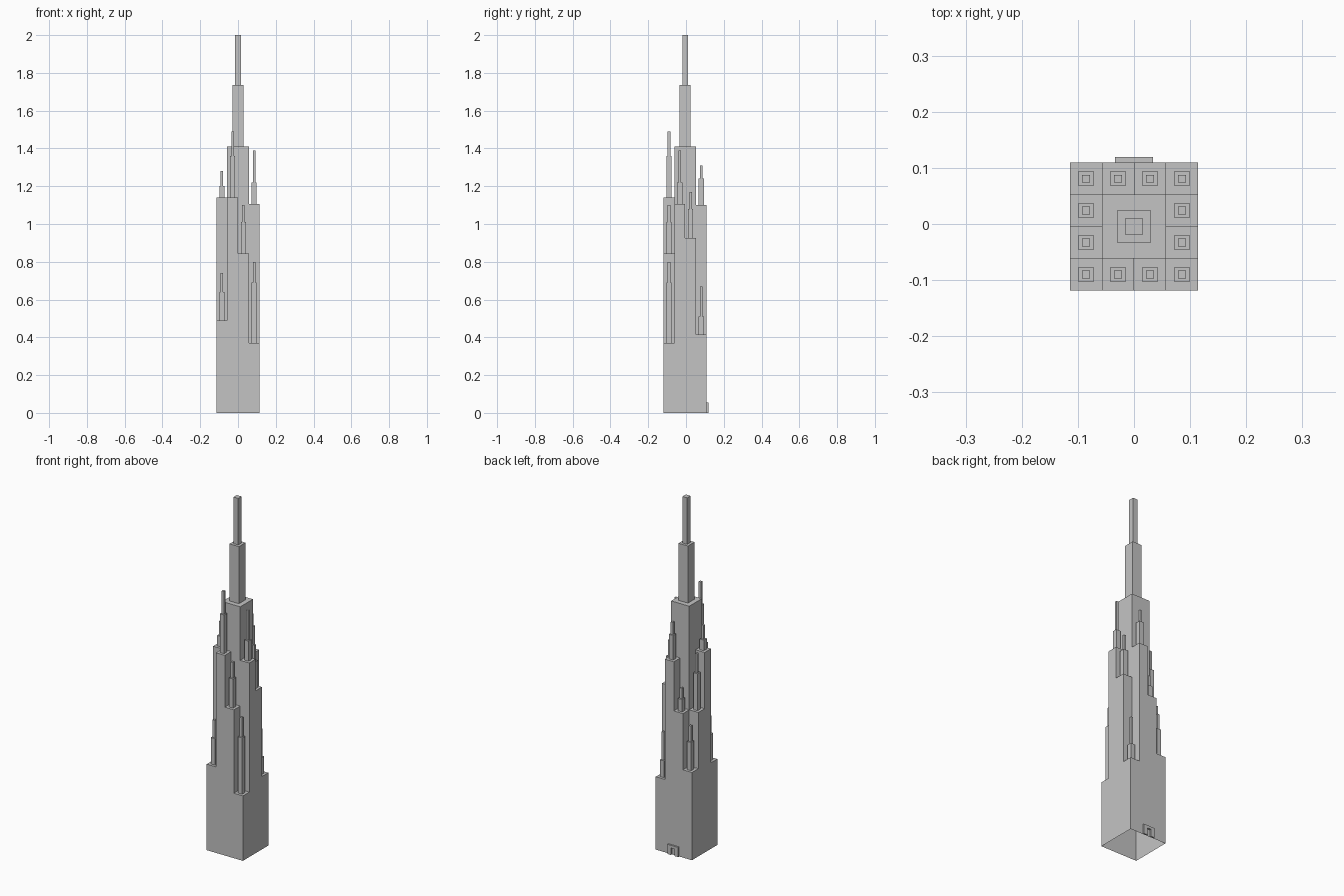
import bpy, bmesh

default = bpy.data.objects.get("Cube")
if default:
    bpy.data.objects.remove(default, do_unlink=True)

stone = bpy.data.materials.new("light_grey_stone")
stone.use_nodes = True
GREY = (0.55, 0.55, 0.55, 1)
stone.diffuse_color = GREY
stone.node_tree.nodes["Principled BSDF"].inputs["Base Color"].default_value = GREY

CELL = 0.057            # width of one square of the plan
CY = -0.0045            # plan centre in y, leaving room for the doorway
CORE = 1.41


def finish(name, bm):
    mesh = bpy.data.meshes.new(name)
    bm.to_mesh(mesh)
    bm.free()
    mesh.materials.append(stone)
    obj = bpy.data.objects.new(name, mesh)
    bpy.context.collection.objects.link(obj)
    return obj


def add_box(bm, x0, x1, y0, y1, z0, z1, bottom=False):
    """Box, open underneath unless a bottom is wanted."""
    ring = [(x0, y0), (x1, y0), (x1, y1), (x0, y1)]
    low = [bm.verts.new((x, y, z0)) for x, y in ring]
    high = [bm.verts.new((x, y, z1)) for x, y in ring]
    bm.faces.new(high)
    if bottom:
        bm.faces.new(low[::-1])
    for i in range(4):
        j = (i + 1) % 4
        bm.faces.new((low[i], low[j], high[j], high[i]))


def add_post(bm, x, y, width, z0, z1):
    h = width / 2
    add_box(bm, x - h, x + h, y - h, y + h, z0, z1)


def centre(i, j):
    return (i - 1.5) * CELL, CY + (j - 1.5) * CELL


# Outer cells, (column, row) from front right: shoulder, pinnacle, needle tops
turrets = {
    (0, 0): (0.49, 0.64, 0.74), (1, 0): (1.14, 1.36, 1.49),
    (2, 0): (0.845, 1.01, 1.10), (3, 0): (0.37, 0.69, 0.80),
    (0, 1): (1.14, 1.20, 1.28), (3, 1): (1.105, 1.22, 1.39),
    (0, 2): (0.82, 1.03, 1.14), (3, 2): (0.925, 1.08, 1.17),
    (0, 3): (0.50, 0.66, 0.75), (1, 3): (0.82, 0.89, 0.95),
    (2, 3): (1.10, 1.24, 1.31), (3, 3): (0.415, 0.51, 0.67),
}


def height(i, j):
    if not (0 <= i < 4 and 0 <= j < 4):
        return 0
    return turrets[i, j][0] if (i, j) in turrets else CORE


# Stepped tower body: one hollow skin of roofs and the walls between them
bm = bmesh.new()
for i in range(4):
    for j in range(4):
        x, y = centre(i, j)
        h, top = CELL / 2, height(i, j)
        ring = [(x - h, y - h), (x + h, y - h), (x + h, y + h), (x - h, y + h)]
        bm.faces.new([bm.verts.new((a, b, top)) for a, b in ring])
        for k, (di, dj) in enumerate([(0, -1), (1, 0), (0, 1), (-1, 0)]):
            low = height(i + di, j + dj)
            if low < top:
                a, b = ring[k], ring[(k + 1) % 4]
                wall = [(*a, low), (*b, low), (*b, top), (*a, top)]
                bm.faces.new([bm.verts.new(p) for p in wall])
bmesh.ops.remove_doubles(bm, verts=bm.verts, dist=0.0001)
finish("tower_body", bm)

# Two-stage pinnacle on every outer cell
bm = bmesh.new()
for (i, j), (shoulder, mid, tip) in turrets.items():
    x, y = centre(i, j)
    add_post(bm, x, y, 0.027, shoulder, mid)
    add_post(bm, x, y, 0.0135, mid, tip)
finish("pinnacles", bm)

# Central spire
bm = bmesh.new()
add_post(bm, 0, CY, 0.059, CORE, 1.735)
add_post(bm, 0, CY, 0.03, 1.735, 2.0)
finish("spire", bm)

# Doorway surround at the back: two jambs and a lintel
bm = bmesh.new()
wall = CY + 2 * CELL
for side in (-1, 1):
    x0, x1 = sorted((side * 0.012, side * 0.034))
    add_box(bm, x0, x1, wall, wall + 0.0095, 0, 0.04, True)
add_box(bm, -0.034, 0.034, wall, wall + 0.0095, 0.04, 0.055, True)
finish("door_surround", bm)
